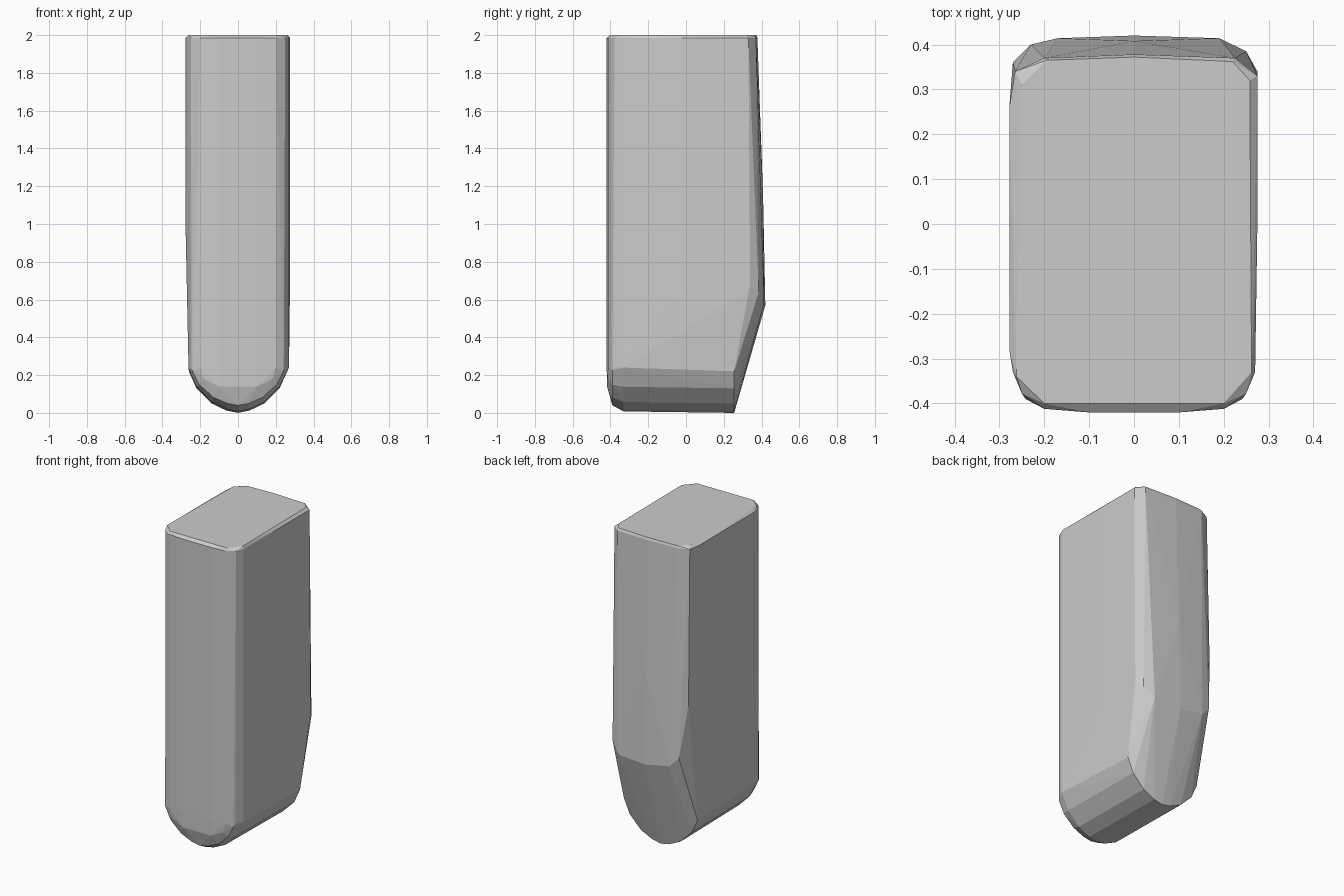
import bpy, bmesh, math

points = []

# Front half of the plan outline, repeated up the straight body
front = [(0.10, -0.42), (0.20, -0.412), (0.25, -0.378), (0.27, -0.33)]
for s in (-1, 1):
    for x, y in front:
        points += [(s * x, y, 1.985), (s * min(x, 0.262 if s < 0 else 0.27), y, 0.24)]

# Side walls, the left one tapering toward the base
points += [(-0.278, y, z) for y in (-0.28, 0.26) for z in (1.0, 1.985)]
points += [(0.275, y, z) for y in (0.0, 0.33) for z in (0.65, 1.985)]

# Back wall: top rim, then the bulge above the slanted lower face
points += [(x, y, 1.985) for x, y in
           [(-0.265, 0.34), (-0.20, 0.37), (0.0, 0.378), (0.225, 0.37), (0.265, 0.33)]]
points += [(-0.27, 0.36, 1.0), (-0.23, 0.40, 0.66), (-0.17, 0.414, 0.60),
           (0.0, 0.42, 0.57), (0.19, 0.414, 0.58), (0.25, 0.385, 0.64),
           (0.275, 0.34, 0.68), (0.0, 0.408, 1.15)]

# Rounded keel: half-round profile running front to back
keel = [(0.0, 0.0), (0.06, 0.012), (0.14, 0.05), (0.22, 0.13), (0.26, 0.22)]
for s in (-1, 1):
    for x, z in keel:
        points += [(s * x, 0.255, z), (s * x, -0.33, z + 0.008),
                   (s * x * 0.93, -0.39, z + 0.035 * (1 - z / 0.22) + 0.005)]
    points += [(s * 0.10, -0.418, 0.14), (s * 0.18, -0.41, 0.18)]

# Top face, slightly inset to give the thin rim bevel
points += [(x, y, 2.0) for x, y in
           [(-0.20, -0.40), (0.20, -0.40), (-0.262, -0.34), (0.262, -0.33),
            (-0.25, 0.31), (-0.195, 0.365), (0.0, 0.372), (0.22, 0.362), (0.258, 0.32)]]

# Faceted convex body
bm = bmesh.new()
for p in points:
    bm.verts.new(p)
bmesh.ops.remove_doubles(bm, verts=bm.verts[:], dist=0.001)
bmesh.ops.convex_hull(bm, input=bm.verts[:])
bmesh.ops.delete(bm, geom=[v for v in bm.verts if not v.link_faces], context='VERTS')
bmesh.ops.dissolve_limit(bm, angle_limit=math.radians(0.5),
                         verts=bm.verts[:], edges=bm.edges[:])
bmesh.ops.recalc_face_normals(bm, faces=bm.faces[:])
mesh = bpy.data.meshes.new("faceted_body")
bm.to_mesh(mesh)
bm.free()
body = bpy.data.objects.new("faceted_body", mesh)
bpy.context.collection.objects.link(body)
